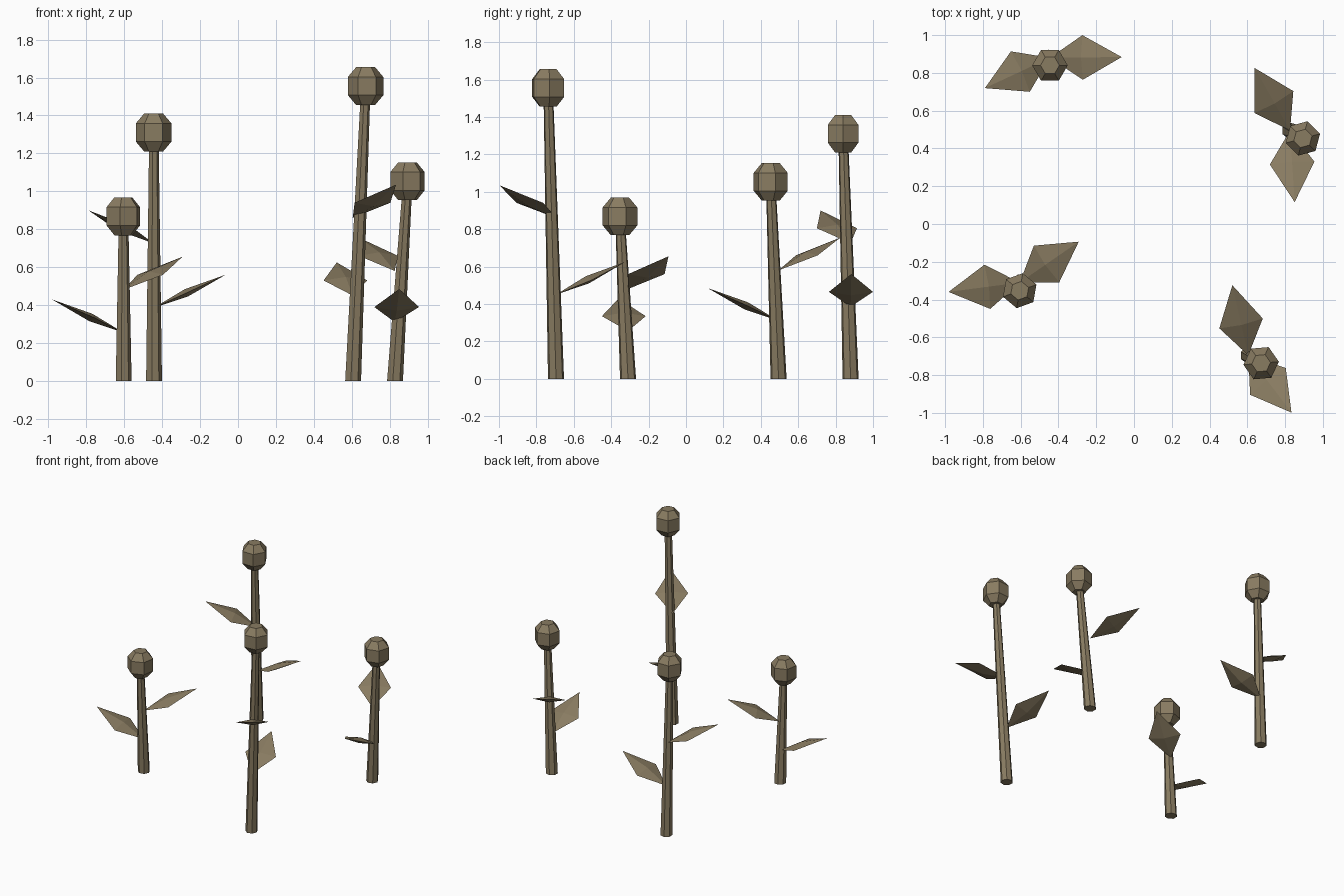
import bpy, bmesh
from math import cos, sin, radians, pi
from mathutils import Vector

if "Cube" in bpy.data.objects:
    bpy.data.objects.remove(bpy.data.objects["Cube"])

mat = bpy.data.materials.new("dry_plant")
mat.diffuse_color = (0.25, 0.2, 0.12, 1)
mat.use_nodes = True
mat.node_tree.nodes["Principled BSDF"].inputs["Base Color"].default_value = mat.diffuse_color


def make(name, bm):
    bmesh.ops.recalc_face_normals(bm, faces=bm.faces)
    mesh = bpy.data.meshes.new(name)
    bm.to_mesh(mesh)
    bm.free()
    mesh.materials.append(mat)
    ob = bpy.data.objects.new(name, mesh)
    bpy.context.collection.objects.link(ob)
    return ob


def loft(name, rings, sides, turn=0):
    """Closed stack of polygon rings, each given as (centre, radius)."""
    bm = bmesh.new()
    loops = []
    for c, r in rings:
        loops.append([bm.verts.new((c[0] + r * cos(turn + 2 * pi * i / sides),
                                    c[1] + r * sin(turn + 2 * pi * i / sides), c[2]))
                      for i in range(sides)])
    for a, b in zip(loops, loops[1:]):
        for i in range(sides):
            j = (i + 1) % sides
            bm.faces.new((a[i], a[j], b[j], b[i]))
    bm.faces.new(loops[0][::-1])
    bm.faces.new(loops[-1])
    return make(name, bm)


def leaf(name, base, azimuth, tip_z):
    """Flattened diamond rising outward from the stem axis."""
    out = Vector((cos(azimuth), sin(azimuth), 0))
    side = Vector((-out.y, out.x, 0))
    start = Vector((base[0], base[1], tip_z - 0.175))
    along = out * 0.38 + Vector((0, 0, 0.175))
    up = along.cross(side).normalized() * 0.021
    mid = start + along * 0.455
    bm = bmesh.new()
    s, t = bm.verts.new(start), bm.verts.new(start + along)
    belt = [bm.verts.new(mid + d) for d in (side * 0.118, up, -side * 0.118, -up)]
    for i in range(4):
        bm.faces.new((s, belt[i], belt[i - 1]))
        bm.faces.new((t, belt[i - 1], belt[i]))
    return make(name, bm)


# base xy, head centre, head turn, azimuth and tip height of the two leaves
plants = [
    ((-0.605, -0.31), (-0.605, -0.353, 0.868), 20, ((187.5, 0.43), (34.7, 0.655))),
    ((-0.445, 0.88), (-0.445, 0.84, 1.31), 0, ((0.6, 0.56), (205, 0.90))),
    ((0.605, -0.695), (0.673, -0.737, 1.555), 5, ((102.8, 0.625), (307, 1.035))),
    ((0.826, 0.495), (0.894, 0.453, 1.053), 15, ((273.7, 0.485), (119.5, 0.755))),
]
# seed head profile: height from centre, radius
head_profile = [(-0.1, 0.05), (-0.048, 0.094), (0.048, 0.094), (0.1, 0.05)]

for n, (base, head, turn, leaves) in enumerate(plants, 1):
    # tapered leaning stem
    loft(f"stem_{n}", [((*base, 0), 0.044), (head, 0.026)], 7)
    # faceted seed head
    loft(f"seed_head_{n}", [((head[0], head[1], head[2] + z), r) for z, r in head_profile],
         6, radians(turn))
    # pair of leaves
    for k, (az, tip_z) in enumerate(leaves, 1):
        leaf(f"leaf_{n}_{k}", base, radians(az), tip_z)
